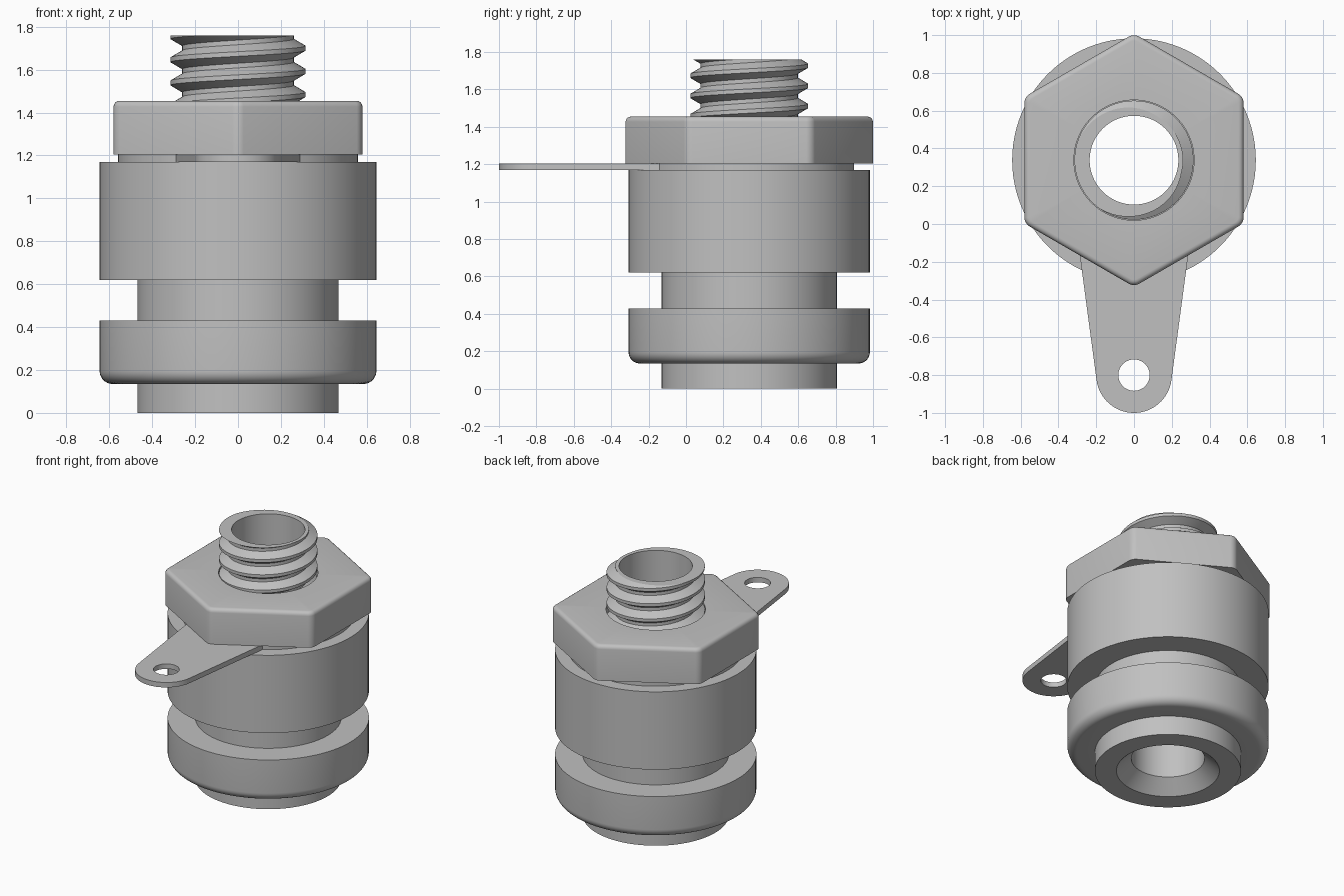
import bpy, bmesh
from math import cos, sin, pi, radians, asin, sqrt

if "Cube" in bpy.data.objects:
    bpy.data.objects.remove(bpy.data.objects["Cube"])

AXIS_Y = 0.338      # the turned parts share this axis
BORE = 0.235
SEG = 96
BODY_TOP, NUT_BOTTOM, NUT_TOP, TOP = 1.17, 1.205, 1.455, 1.76

metal = bpy.data.materials.new("grey metal")
metal.use_nodes = True
GREY = (0.53, 0.53, 0.53, 1)
metal.diffuse_color = GREY
metal.node_tree.nodes["Principled BSDF"].inputs["Base Color"].default_value = GREY


def finish(obj):
    obj.data.materials.clear()
    obj.data.materials.append(metal)
    bpy.ops.object.select_all(action='DESELECT')
    obj.select_set(True)
    bpy.context.view_layer.objects.active = obj
    bpy.ops.object.shade_smooth_by_angle(angle=radians(30))


def add_mesh(name, bm, y=AXIS_Y):
    bmesh.ops.recalc_face_normals(bm, faces=bm.faces)
    mesh = bpy.data.meshes.new(name)
    bm.to_mesh(mesh)
    bm.free()
    obj = bpy.data.objects.new(name, mesh)
    obj.location.y = y
    bpy.context.collection.objects.link(obj)
    finish(obj)
    return obj


def arc(cx, cy, r, start, end, n):
    return [(cx + r * cos(start + (end - start) * i / n),
             cy + r * sin(start + (end - start) * i / n)) for i in range(n + 1)]


def ring(bm, r, z, n=SEG):
    return [bm.verts.new((x, y, z)) for x, y in arc(0, 0, r, 0, 2 * pi, n)[:-1]]


def skin(bm, a, b):
    n = len(a)
    for i in range(n):
        k = (i + 1) % n
        bm.faces.new((a[i], a[k], b[k], b[i]))


# Turned body: foot, rounded collar, neck, barrel and countersunk bore
R, NECK, FILLET = 0.645, 0.468, 0.06
profile = [(BORE, 0.09), (0.33, 0), (NECK, 0), (NECK, 0.135)]
profile += arc(R - FILLET, 0.135 + FILLET, FILLET, -pi / 2, 0, 8)
profile += [(R, 0.43), (NECK, 0.43), (NECK, 0.62), (R, 0.62),
            (R, BODY_TOP), (BORE, BODY_TOP)]
bm = bmesh.new()
rings = [ring(bm, r, z) for r, z in profile]
for a, b in zip(rings, rings[1:] + rings[:1]):
    skin(bm, a, b)
add_mesh("body", bm)

# Solder tag: flat washer with a tapered tab and a wire hole
W, TIP, TIP_Y = 0.56, 0.2, -0.8
lean = asin(0.132)
join = -asin(sqrt(W ** 2 - 0.29 ** 2) / W)
outline = arc(0, AXIS_Y, W, join, pi - join, 80)
outline += arc(0, TIP_Y, TIP, pi + lean, 2 * pi - lean, 32)
loops = [outline, arc(0, TIP_Y, 0.083, 0, 2 * pi, 40)[:-1],
         arc(0, AXIS_Y, 0.32, 0, 2 * pi, SEG)[:-1]]
curve = bpy.data.curves.new("solder_tag", 'CURVE')
curve.dimensions = '2D'
curve.fill_mode = 'BOTH'
curve.extrude = (NUT_BOTTOM - BODY_TOP) / 2
for pts in loops:
    spline = curve.splines.new('POLY')
    spline.points.add(len(pts) - 1)
    for p, (x, y) in zip(spline.points, pts):
        p.co = (x, y, 0, 1)
    spline.use_cyclic_u = True
tag = bpy.data.objects.new("solder_tag", curve)
tag.location.z = (BODY_TOP + NUT_BOTTOM) / 2
bpy.context.collection.objects.link(tag)
bpy.ops.object.select_all(action='DESELECT')
tag.select_set(True)
bpy.context.view_layer.objects.active = tag
bpy.ops.object.convert(target='MESH')
tag = bpy.context.view_layer.objects.active
bm = bmesh.new()
bm.from_mesh(tag.data)
bmesh.ops.remove_doubles(bm, verts=bm.verts, dist=0.0001)
bmesh.ops.recalc_face_normals(bm, faces=bm.faces)
bm.to_mesh(tag.data)
bm.free()
finish(tag)

# Hexagonal nut: rounded corners and top edge, round hole
bm = bmesh.new()
bmesh.ops.create_cone(bm, cap_ends=True, segments=6, radius1=0.67, radius2=0.67,
                      depth=NUT_TOP - NUT_BOTTOM)
bmesh.ops.translate(bm, verts=bm.verts, vec=(0, 0, (NUT_TOP + NUT_BOTTOM) / 2))
if max(abs(v.co.y) for v in bm.verts) < 0.66:
    for v in bm.verts:
        v.co.x, v.co.y = -v.co.y, v.co.x
upright = [e for e in bm.edges if abs(e.verts[0].co.z - e.verts[1].co.z) > 0.1]
bmesh.ops.bevel(bm, geom=upright, offset=0.03, segments=4, profile=0.5, affect='EDGES')
rim = [e for e in bm.edges if all(v.co.z > NUT_TOP - 0.001 for v in e.verts)]
bmesh.ops.bevel(bm, geom=rim, offset=0.028, segments=4, profile=0.5, affect='EDGES')
bm.normal_update()
caps = [f for f in bm.faces if abs(f.normal.z) > 0.999]
bmesh.ops.delete(bm, geom=caps, context='FACES_ONLY')
holes = []
for z in (NUT_BOTTOM, NUT_TOP):
    border = [e for e in bm.edges if e.is_boundary
              and all(abs(v.co.z - z) < 0.001 for v in e.verts)]
    hole = ring(bm, 0.318, z)
    inner = [bm.edges.new((hole[i - 1], hole[i])) for i in range(SEG)]
    bmesh.ops.triangle_fill(bm, use_beauty=True, edges=border + inner,
                            normal=(0, 0, 1))
    holes.append(hole)
skin(bm, *holes)
add_mesh("hex_nut", bm)

# Threaded tube: helical strip trimmed flat, then turned in to the bore
PITCH, N, TURNS = 0.108, 64, 11
CREST, ROOT = 0.315, 0.26
section = [(-0.1, CREST), (0.1, CREST), (0.4, ROOT), (0.6, ROOT)]
start = 1.70 - 7 * PITCH
bm = bmesh.new()
grid = []
for i in range(N * TURNS + 1):
    t = 2 * pi * i / N
    grid.append([bm.verts.new((r * cos(t), r * sin(t), start + PITCH * (i / N + f)))
                 for f, r in section])
for i in range(N * (TURNS - 1)):
    here = grid[i] + [grid[i + N][0]]
    after = grid[i + 1] + [grid[i + 1 + N][0]]
    for j in range(4):
        bm.faces.new((here[j], after[j], after[j + 1], here[j + 1]))
for z, up in ((TOP, 1), (BODY_TOP, -1)):
    bmesh.ops.bisect_plane(bm, geom=bm.verts[:] + bm.edges[:] + bm.faces[:],
                           plane_co=(0, 0, z), plane_no=(0, 0, up), clear_outer=True)
loose = [v for v in bm.verts if not v.link_faces]
bmesh.ops.delete(bm, geom=loose, context='VERTS')
lip = [e for e in bm.edges if e.is_boundary
       and all(abs(v.co.z - TOP) < 0.0005 for v in e.verts)]


def extrude(edges):
    geom = bmesh.ops.extrude_edge_only(bm, edges=edges)["geom"]
    return ([g for g in geom if isinstance(g, bmesh.types.BMVert)],
            [g for g in geom if isinstance(g, bmesh.types.BMEdge)])


verts, edges = extrude(lip)
for v in verts:
    k = BORE / sqrt(v.co.x ** 2 + v.co.y ** 2)
    v.co.x *= k
    v.co.y *= k
verts, edges = extrude(edges)
for v in verts:
    v.co.z = BODY_TOP
add_mesh("threaded_tube", bm)
